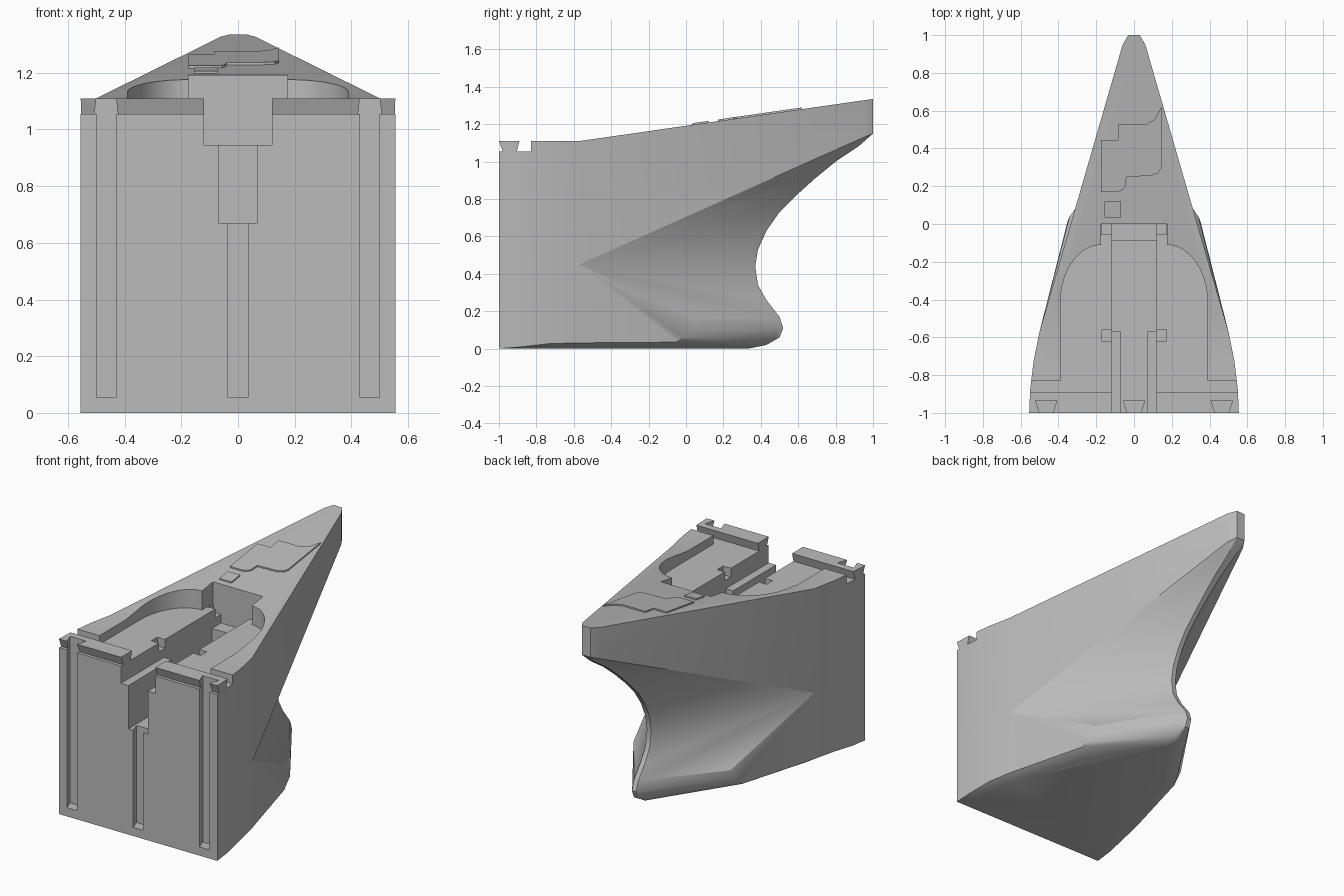
import bpy, bmesh, math

cube = bpy.data.objects.get("Cube")
if cube:
    bpy.data.objects.remove(cube, do_unlink=True)

grey = bpy.data.materials.new("plain_grey")
grey.use_nodes = True
colour = (0.5, 0.5, 0.5, 1)
grey.diffuse_color = colour
grey.node_tree.nodes["Principled BSDF"].inputs["Base Color"].default_value = colour

KNUCKLE, DECK, LEDGE = -0.57, 1.11, 1.055
SLOPE = 0.1433


def make_object(name, bm):
    bmesh.ops.recalc_face_normals(bm, faces=bm.faces)
    mesh = bpy.data.meshes.new(name)
    bm.to_mesh(mesh)
    bm.free()
    mesh.materials.append(grey)
    obj = bpy.data.objects.new(name, mesh)
    bpy.context.collection.objects.link(obj)
    return obj


def prism(name, outline, lo, hi, axis="z", slope=0):
    """Extrude a 2D outline along z (x, y points) or along x (y, z points)."""
    bm = bmesh.new()
    rings = []
    for t in (lo, hi):
        pts = [(a, b, t + slope * (b - KNUCKLE)) if axis == "z" else (t, a, b) for a, b in outline]
        rings.append([bm.verts.new(p) for p in pts])
    bm.faces.new(rings[0])
    bm.faces.new(rings[1])
    for i in range(len(outline)):
        j = (i + 1) % len(outline)
        bm.faces.new((rings[0][i], rings[0][j], rings[1][j], rings[1][i]))
    return make_object(name, bm)


def rect(x0, x1, y0, y1):
    return [(x0, y0), (x1, y0), (x1, y1), (x0, y1)]


# Hull skin: parallel sides, then a fan from the knuckle point to the stem
bm = bmesh.new()
cache = {}


def vert(p):
    key = tuple(round(c, 4) for c in p)
    if key not in cache:
        cache[key] = bm.verts.new(key)
    return cache[key]


def face(*pts):
    unique = list(dict.fromkeys(vert(p) for p in pts))
    if len(unique) > 2:
        bm.faces.new(unique)


def mirror(p):
    return (-p[0], p[1], p[2])


def both(*pts):
    face(*pts)
    face(*[mirror(p) for p in reversed(pts)])


def span(*pts):
    face(*pts, *[mirror(p) for p in reversed(pts)])


plan = [(0.555, -1, 0), (0.55, -0.88, 0.01), (0.532, -0.73, 0.027), (0.5, KNUCKLE, 0.031)]
top = [(x, y, DECK) for x, y, z in plan]
chine = list(plan)
keel = [plan[0]] + [(x - 0.05, y, 0) for x, y, z in plan[1:]]
apex = (0.5, KNUCKLE, 0.45)

# Stem rows: half width, y, z from the deck tip down to the bulb underside
stem = [(0.06, 1, 1.335), (0.06, 1, 1.15), (0.05, 0.92, 1.08), (0.04, 0.8, 1.0),
        (0.035, 0.69, 0.91), (0.03, 0.59, 0.82), (0.03, 0.5, 0.73), (0.03, 0.43, 0.63),
        (0.03, 0.385, 0.53), (0.03, 0.37, 0.44), (0.03, 0.385, 0.34), (0.03, 0.43, 0.26),
        (0.03, 0.5, 0.17), (0.03, 0.52, 0.11), (0.03, 0.5, 0.06), (0.03, 0.43, 0.02),
        (0.03, 0.33, 0)]
outer = [(w, y - 0.8 * w, z) for w, y, z in stem]
inner = [(w * 0.5, y, z) for w, y, z in stem]
outer[0] = (0.06, 0.95, DECK + SLOPE * (0.95 - KNUCKLE))
inner[0] = (0.03, 1, DECK + SLOPE * (1 - KNUCKLE))
outer[1] = (0.06, 0.95, 1.13)

# Bulb shoulder, one point for each of the last five stem rows
shoulder = [(0.34, 0.04, 0.15), (0.35, 0.02, 0.09), (0.355, -0.02, 0.06),
            (0.36, -0.05, 0.035), (0.3, -0.1, 0)]
first = len(stem) - len(shoulder)

chine.append(shoulder[3])
keel.append(shoulder[4])
for i in range(2):
    both(top[i], top[i + 1], chine[i + 1], chine[i])
both(top[2], top[3], apex, chine[3], chine[2])
for i in range(4):
    both(chine[i], chine[i + 1], keel[i + 1], keel[i])
both(apex, top[3], outer[0], outer[1])
for i in range(1, first):
    both(apex, outer[i], outer[i + 1])
both(apex, outer[first], shoulder[0])
for i in range(3):
    both(apex, shoulder[i], shoulder[i + 1])
both(apex, shoulder[3], chine[3])
for i in range(4):
    both(shoulder[i], outer[first + i], outer[first + i + 1], shoulder[i + 1])
for i in range(len(stem) - 1):
    both(outer[i], inner[i], inner[i + 1], outer[i + 1])
    span(inner[i], inner[i + 1])
span(*top)
span(top[3], outer[0], inner[0])
span(*keel, outer[-1], inner[-1])
span(top[0], plan[0])
hull = make_object("bow_hull", bm)

# Cutters for the joints and pockets
cutters = []


def cut(name, outline, lo, hi, axis="z"):
    cutters.append(prism(name, outline, lo, hi, axis))


# Dovetail rail along the front edge of the deck
cut("rail_back_gap", [(-0.905, LEDGE), (-0.83, LEDGE), (-0.83, 1.2), (-0.86, 1.2),
                      (-0.89, DECK + 0.001)], -0.7, 0.7, "x")
cut("rail_front_gap", [(-1.05, LEDGE), (-0.98, LEDGE), (-1.0, DECK), (-1.05, DECK + 0.05)],
    -0.7, 0.7, "x")

# Round-shouldered deck pocket
arc = []
for i in range(11):
    a = math.radians(90) * i / 10
    arc.append((0.175 + 0.215 * math.cos(a), -0.42 + 0.31 * math.sin(a)))
half = [(0.39, -0.86)] + arc + [(0.175, 0)]
cut("deck_pocket", half + [(-x, y) for x, y in reversed(half)], LEDGE, 1.5)

# Stepped centre channel
cut("wide_channel", rect(-0.12, 0.12, -1.1, 0), 0.945, 1.5)
cut("narrow_channel", rect(-0.068, 0.068, -1.1, -0.5), 0.67, 1.4)
cut("deep_well", rect(-0.12, 0.12, KNUCKLE, -0.09), 0.67, 1.45)
for s in (-1, 1):
    for y0, y1 in ((-0.055, 0), (-0.62, -0.56)):
        cut("channel_notch", rect(*sorted((s * 0.1, s * 0.173)), y0, y1), 1.0, 1.48)

# Vertical dovetail grooves in the front face
for x in (-0.465, 0, 0.465):
    cut("front_groove", [(x - 0.028, -1.02), (x + 0.028, -1.02),
                         (x + 0.057, -0.935), (x - 0.057, -0.935)], 0.055, 1.3)

bpy.context.view_layer.objects.active = hull
for c in cutters:
    c.hide_render = True
    mod = hull.modifiers.new(c.name, "BOOLEAN")
    mod.operation, mod.solver, mod.object = "DIFFERENCE", "EXACT", c
    bpy.ops.object.modifier_apply(modifier=mod.name)
for c in cutters:
    bpy.data.objects.remove(c, do_unlink=True)

# Thin raised plates on the sloping foredeck
plate = [(-0.175, 0.17), (-0.09, 0.17), (-0.06, 0.18), (-0.045, 0.2), (-0.04, 0.25),
         (0.09, 0.255), (0.13, 0.27), (0.145, 0.3), (0.145, 0.62), (0.11, 0.555),
         (0.07, 0.53), (-0.085, 0.53), (-0.085, 0.445), (-0.175, 0.445)]
prism("foredeck_plate", plate, DECK - 0.01, DECK + 0.009, slope=SLOPE)
prism("small_square_plate", rect(-0.155, -0.07, 0.035, 0.12), DECK - 0.01, DECK + 0.009, slope=SLOPE)

# Smooth the faired hull, keep the joint edges sharp
bpy.ops.object.select_all(action="DESELECT")
hull.select_set(True)
bpy.context.view_layer.objects.active = hull
bpy.ops.object.shade_smooth_by_angle(angle=math.radians(30))
